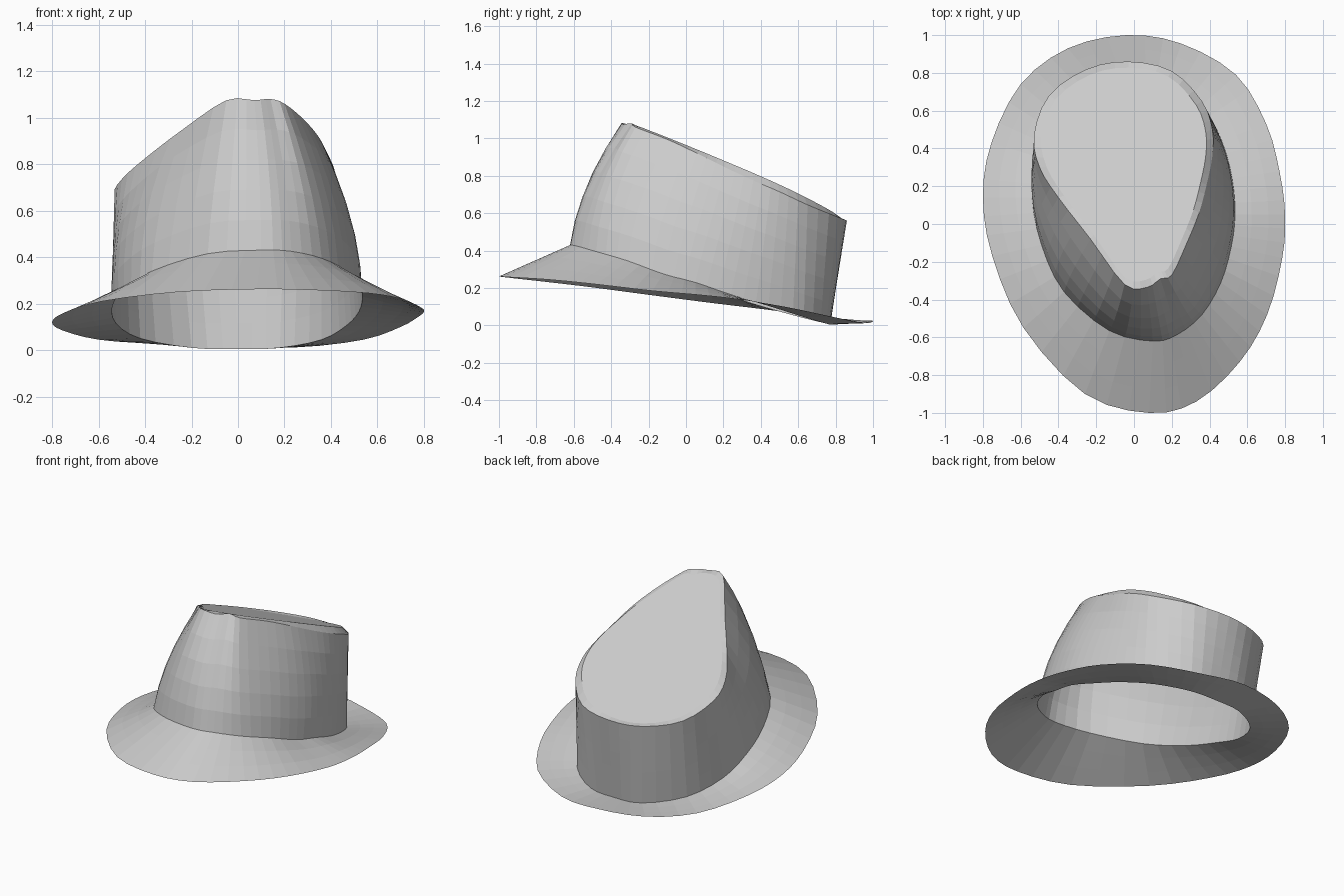
import bpy
import bmesh
from mathutils import Vector

if "Cube" in bpy.data.objects:
    bpy.data.objects.remove(bpy.data.objects["Cube"])

SUB = 3  # segments between control points

# Matching control loops, starting at the front and running towards +x
brim_edge = [(.08, -1, .262), (.33, -.94, .258), (.56, -.73, .245), (.705, -.48, .22),
             (.785, -.18, .185), (.8, .05, .165), (.77, .28, .14), (.7, .53, .10),
             (.54, .79, .045), (.25, .955, .012), (-.04, 1, .025), (-.35, .93, .028),
             (-.6, .74, .045), (-.755, .43, .085), (-.8, .14, .12), (-.75, -.17, .16),
             (-.585, -.55, .21), (-.26, -.9, .25)]
crown_base = [(.1, -.62, .43), (.23, -.585, .425), (.36, -.48, .395), (.46, -.31, .345),
              (.515, -.12, .275), (.535, .05, .23), (.52, .24, .165), (.465, .44, .105),
              (.36, .63, .045), (.18, .75, .01), (0, .77, .004), (-.2, .75, .01),
              (-.42, .59, .05), (-.525, .36, .115), (-.54, .14, .19), (-.49, -.11, .26),
              (-.37, -.36, .34), (-.13, -.565, .415)]
crown_rim = [(.07, -.335, 1.075), (.14, -.29, 1.08), (.2, -.27, 1.06), (.28, -.1, .995),
             (.345, .06, .92), (.385, .21, .845), (.415, .36, .775), (.415, .5, .715),
             (.36, .65, .645), (.2, .81, .58), (-.03, .86, .56), (-.25, .82, .56),
             (-.45, .68, .595), (-.53, .47, .67), (-.5, .3, .735), (-.4, .14, .825),
             (-.23, -.08, .955), (-.05, -.32, 1.075)]


def smooth_loop(points):
    """Closed Catmull-Rom curve through the control points."""
    p = [Vector(c) for c in points]
    n, out = len(p), []
    for i in range(n):
        a, b, c, d = p[i - 1], p[i], p[(i + 1) % n], p[(i + 2) % n]
        for k in range(SUB):
            t = k / SUB
            out.append(0.5 * (2 * b + (c - a) * t + (2 * a - 5 * b + 4 * c - d) * t * t
                              + (3 * b - a - 3 * c + d) * t ** 3))
    return out


def blend(a, b, t):
    return [u.lerp(v, t) for u, v in zip(a, b)]


def skin(name, loops, capped=False):
    """Join successive loops with quads, optionally capping the last one."""
    bm = bmesh.new()
    rings = [[bm.verts.new(v) for v in loop] for loop in loops]
    n = len(loops[0])
    for lo, hi in zip(rings, rings[1:]):
        for i in range(n):
            j = (i + 1) % n
            bm.faces.new((lo[i], lo[j], hi[j], hi[i]))
    if capped:
        bm.faces.new(rings[-1])
    mesh = bpy.data.meshes.new(name)
    bm.to_mesh(mesh)
    bm.free()
    obj = bpy.data.objects.new(name, mesh)
    bpy.context.collection.objects.link(obj)
    return obj


edge, base, rim = map(smooth_loop, (brim_edge, crown_base, crown_rim))

# Brim: sloping band, open underneath
skin("brim", [blend(edge, base, k / 3) for k in range(4)])

# Crown: side wall, fuller towards the two front corners
corners = [(Vector((.75, -.66, 0)), .2), (Vector((-.6, -.8, 0)), .17)]
wall = []
for k in range(6):
    t = k / 5
    loop = blend(base, rim, t)
    for v in loop:
        out = Vector((v.x, v.y - .15, 0)).normalized()
        v += out * t * (1 - t) * sum(f * max(0, out.dot(d)) ** 2 for d, f in corners)
    wall.append(loop)

# Crown top: narrow bevelled lip up to a flat sloping panel
lip = []
for v in rim:
    x, y = v.x + (-.03 - v.x) * .08, v.y + (.32 - v.y) * .06
    lip.append(Vector((x, y, .936 - .442 * y + .1 * x)))
skin("crown", wall + [lip], capped=True)
